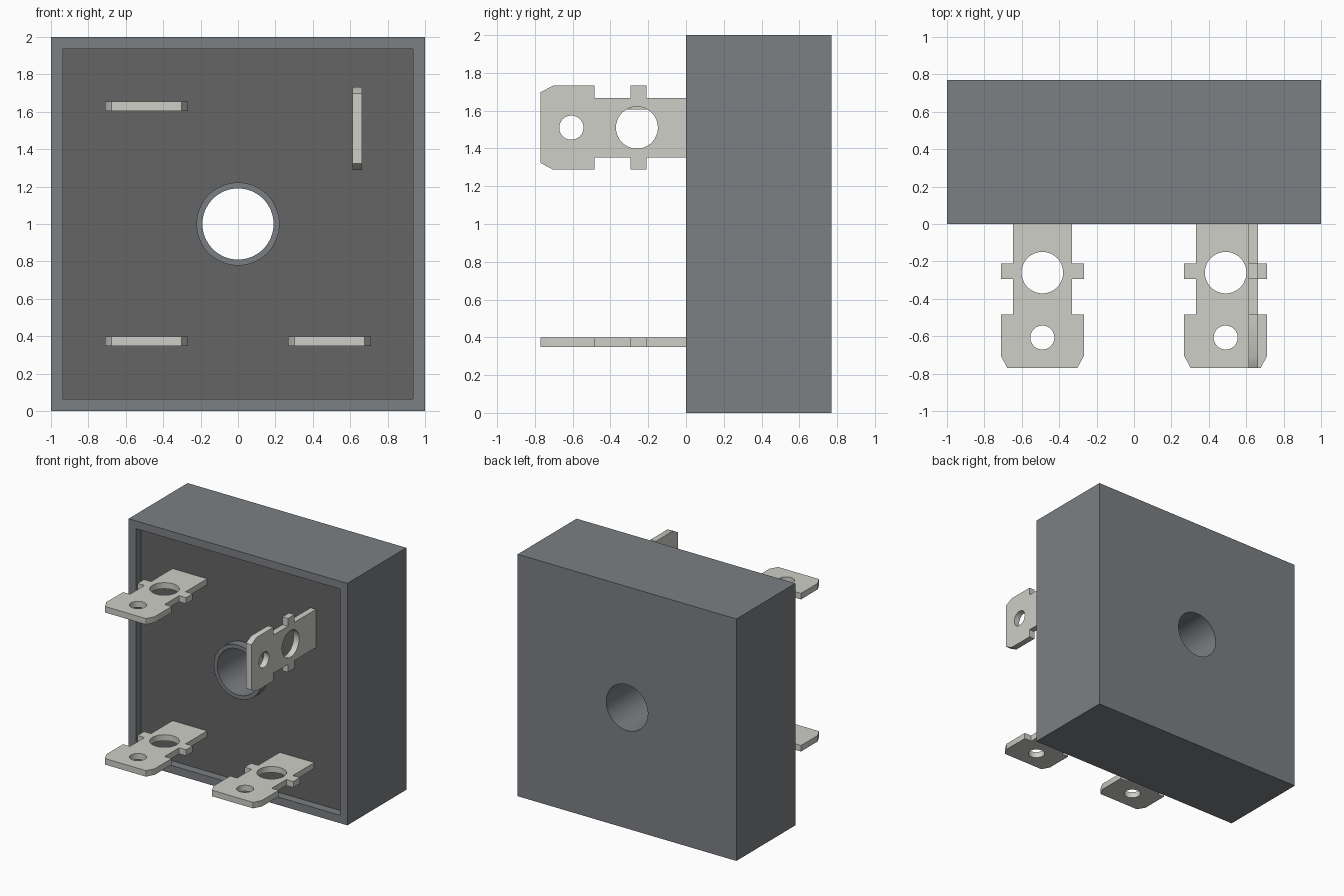
import bpy, bmesh
from math import sin, cos, pi, radians
from mathutils import Matrix

if "Cube" in bpy.data.objects:
    bpy.data.objects.remove(bpy.data.objects["Cube"])


def material(name, rgb):
    m = bpy.data.materials.new(name)
    m.diffuse_color = (*rgb, 1)
    m.use_nodes = True
    m.node_tree.nodes["Principled BSDF"].inputs["Base Color"].default_value = m.diffuse_color
    return m


def rect(hw, z0, z1):
    return [(-hw, z0), (hw, z0), (hw, z1), (-hw, z1)]


def circle(cx, cy, r, n=64):
    return [(cx + r * cos(2 * pi * i / n), cy + r * sin(2 * pi * i / n)) for i in range(n)]


def plate(name, loops, lo, hi, mat=None, upright=False):
    """Extrude an outline with holes; upright plates lie in XZ and run from y=lo to y=hi."""
    bm = bmesh.new()
    edges = []
    for loop in loops:
        vs = [bm.verts.new((x, y, 0)) for x, y in loop]
        edges += [bm.edges.new((a, b)) for a, b in zip(vs, vs[1:] + vs[:1])]
    bmesh.ops.triangle_fill(bm, edges=edges, use_beauty=True, use_dissolve=False)
    top = bmesh.ops.extrude_face_region(bm, geom=bm.faces[:])["geom"]
    top = [v for v in top if isinstance(v, bmesh.types.BMVert)]
    bmesh.ops.translate(bm, verts=top, vec=(0, 0, hi - lo))
    if upright:
        bm.transform(Matrix.Translation((0, hi, 0)) @ Matrix.Rotation(radians(90), 4, 'X'))
    else:
        bm.transform(Matrix.Translation((0, 0, lo)))
    bmesh.ops.recalc_face_normals(bm, faces=bm.faces[:])
    me = bpy.data.meshes.new(name)
    bm.to_mesh(me)
    bm.free()
    if mat:
        me.materials.append(mat)
    ob = bpy.data.objects.new(name, me)
    bpy.context.collection.objects.link(ob)
    return ob


def activate(ob):
    bpy.ops.object.select_all(action='DESELECT')
    ob.select_set(True)
    bpy.context.view_layer.objects.active = ob


def smooth(ob):
    activate(ob)
    bpy.ops.object.shade_smooth_by_angle(angle=radians(30))


case_mat = material("case_grey", (0.20, 0.215, 0.23))
fill_mat = material("filler_dark_grey", (0.13, 0.13, 0.13))
metal_mat = material("terminal_metal", (0.62, 0.62, 0.58))

# Housing: open-fronted box with a mounting tube through the middle
housing = plate("housing", [rect(1, 0, 2), circle(0, 1, 0.19)], 0, 0.77, case_mat, True)
cutter = plate("cavity_cutter", [rect(0.935, 0.065, 1.935), circle(0, 1, 0.222)],
               -0.1, 0.7, None, True)
cutter.hide_render = True
mod = housing.modifiers.new("cavity", 'BOOLEAN')
mod.operation, mod.solver, mod.object = 'DIFFERENCE', 'EXACT', cutter
activate(housing)
bpy.ops.object.modifier_apply(modifier=mod.name)
bpy.data.objects.remove(cutter)
smooth(housing)

# Filler sunk slightly below the rim
filler = plate("filler", [rect(0.935, 0.065, 1.935), circle(0, 1, 0.222)],
               0.07, 0.7, fill_mat, True)
smooth(filler)

# Blade terminal: mirrored half profile with two holes
half = [(0.158, 0.12), (0.158, -0.21), (0.222, -0.21), (0.222, -0.295), (0.158, -0.295),
        (0.158, -0.485), (0.222, -0.485), (0.222, -0.73), (0.187, -0.77)]
half[7] = (0.222, -0.705)
outline = half + [(-x, y) for x, y in reversed(half)]
blade = plate("terminal_bottom_left",
              [outline, circle(0, -0.26, 0.111, 48), circle(0, -0.607, 0.064, 48)],
              -0.025, 0.025, metal_mat)
smooth(blade)
blade.location = (-0.49, 0, 0.373)

# Remaining terminals share the same blade; one stands upright
for name, x, z, turn in [("terminal_bottom_right", 0.49, 0.373, 0),
                         ("terminal_top_left", -0.49, 1.63, 0),
                         ("terminal_top_right", 0.638, 1.51, 90)]:
    ob = bpy.data.objects.new(name, blade.data)
    ob.location = (x, 0, z)
    ob.rotation_euler.y = radians(turn)
    bpy.context.collection.objects.link(ob)
